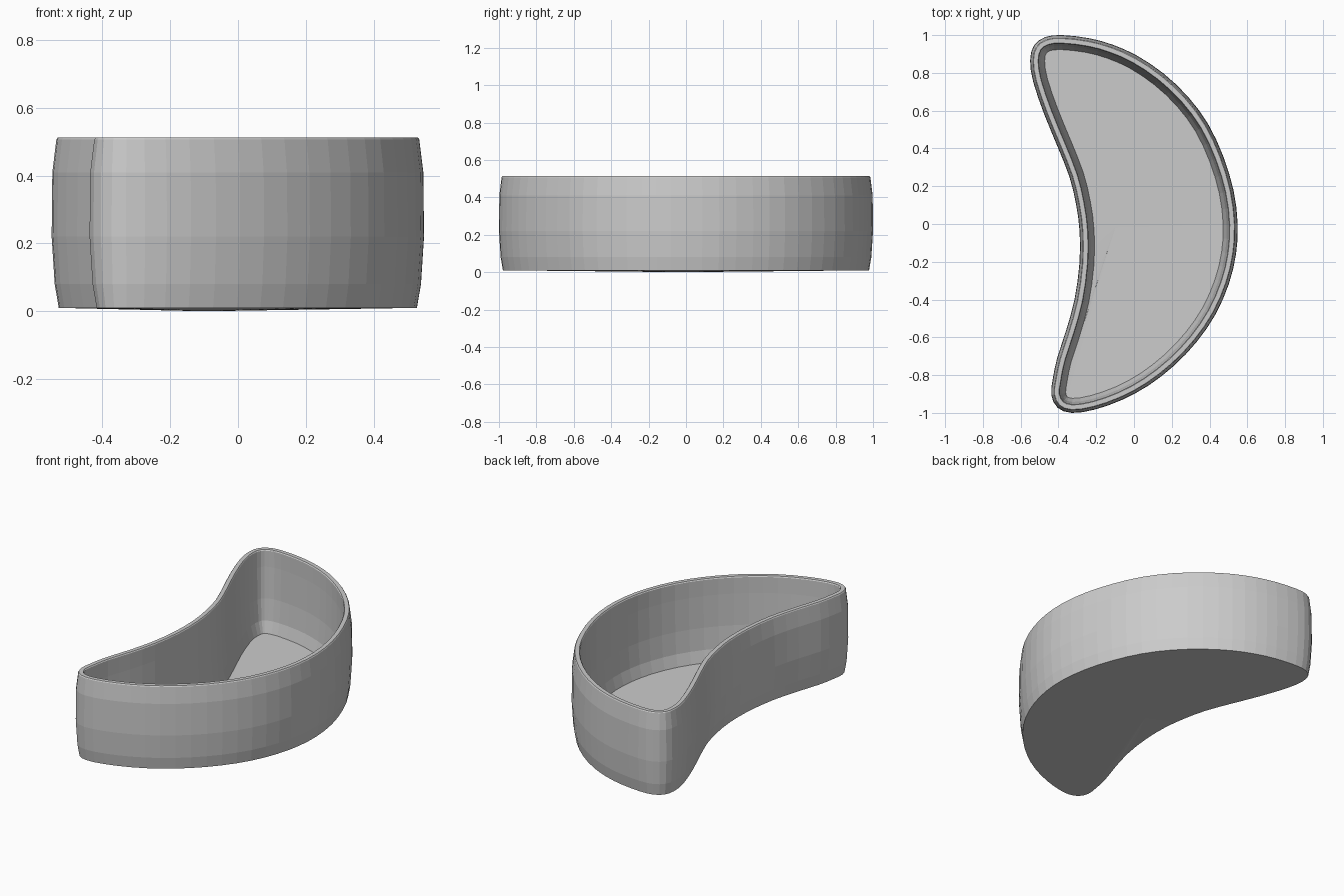
import bpy, bmesh
from mathutils import Vector

if "Cube" in bpy.data.objects:
    bpy.data.objects.remove(bpy.data.objects["Cube"])

# Crescent outline at the widest level, clockwise seen from above
KEYS = [(-.38, 1), (-.24, .984), (-.115, .95), (.015, .892), (.155, .798), (.285, .675),
        (.392, .53), (.472, .36), (.527, .178), (.549, 0), (.54, -.16), (.502, -.318),
        (.432, -.478), (.333, -.623), (.212, -.75), (.077, -.855), (-.065, -.932),
        (-.21, -.983), (-.33, -1), (-.405, -.972), (-.438, -.905), (-.43, -.82),
        (-.407, -.71), (-.36, -.565), (-.315, -.4), (-.289, -.21), (-.288, -.04),
        (-.307, .105), (-.342, .25), (-.405, .41), (-.475, .58), (-.533, .75),
        (-.55, .865), (-.53, .945), (-.47, .99)]
keys = [Vector(p) for p in KEYS]

# Double the outline points with a smooth interpolation
pts = []
for i in range(len(keys)):
    a, b, c, d = (keys[(i + k) % len(keys)] for k in (-1, 0, 1, 2))
    pts += [b, (9 * (b + c) - a - d) / 16]
n = len(pts)

# Inward normals of the outline
normals = []
for i in range(n):
    t = (pts[(i + 1) % n] - pts[i - 1]).normalized()
    normals.append(Vector((t.y, -t.x)))

# Wall section (inset, height): up the outside, over the rim, down the inside
SECTION = [(.021, .01), (.009, .08), (0, .22), (.002, .41), (.014, .507), (.018, .513),
           (.042, .513), (.046, .507), (.045, .41), (.048, .22), (.058, .09), (.077, .02)]

bm = bmesh.new()
rings = [[bm.verts.new((p.x + d * m.x, p.y + d * m.y, z)) for p, m in zip(pts, normals)]
         for d, z in SECTION]
for lo, hi in zip(rings, rings[1:]):
    for i in range(n):
        j = (i + 1) % n
        bm.faces.new((lo[i], lo[j], hi[j], hi[i]))

# Slightly dished base and floor, each a fan to a centre point
for ring, z in ((rings[0], 0), (rings[-1], .016)):
    centre = bm.verts.new((-.1, -.02, z))
    for i in range(n):
        bm.faces.new((ring[i], ring[(i + 1) % n], centre))

bmesh.ops.recalc_face_normals(bm, faces=bm.faces)
mesh = bpy.data.meshes.new("crescent_tray")
bm.to_mesh(mesh)
bm.free()
tray = bpy.data.objects.new("crescent_tray", mesh)
bpy.context.collection.objects.link(tray)
